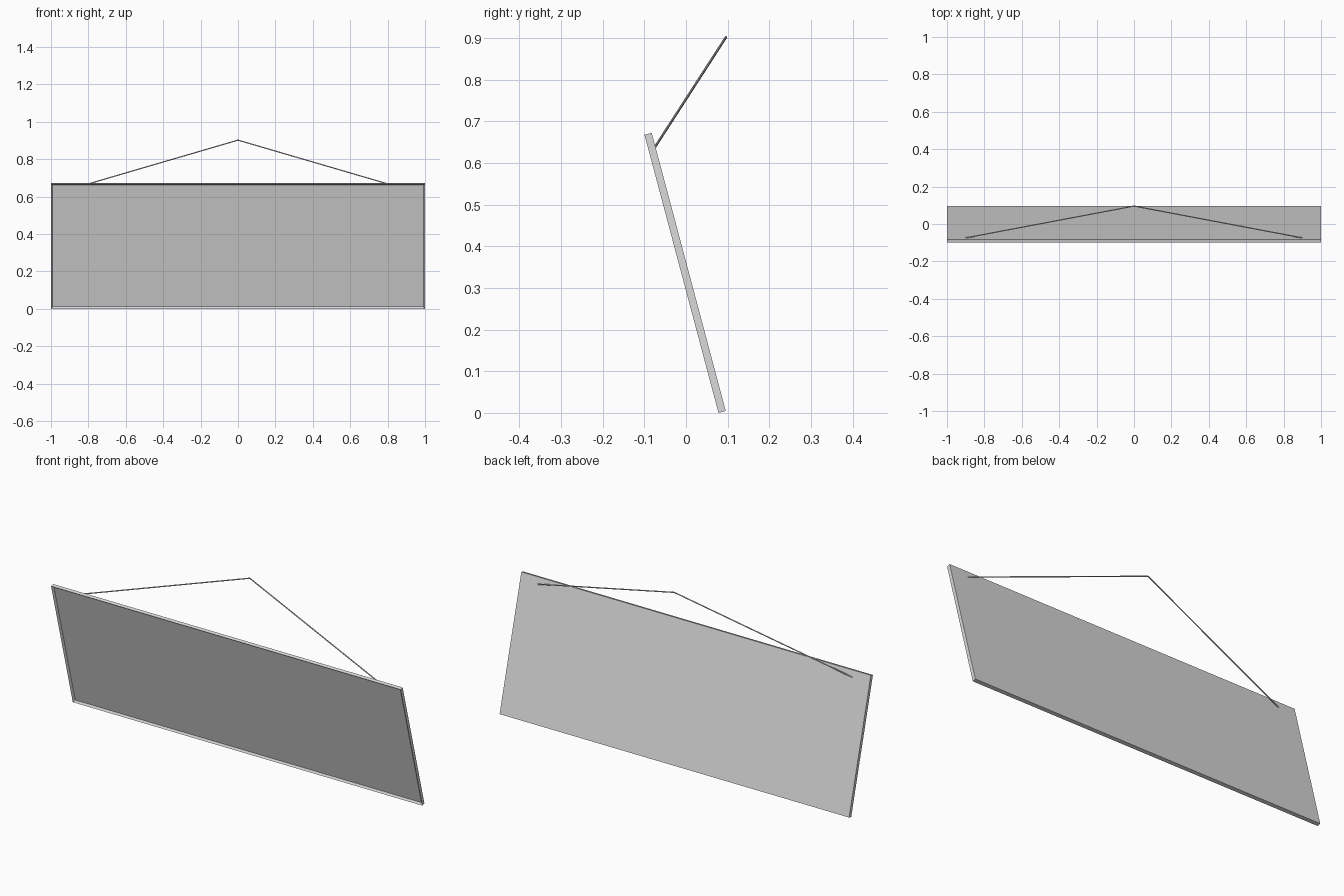
import bpy, bmesh
from math import radians
from mathutils import Vector

if "Cube" in bpy.data.objects:
    bpy.data.objects.remove(bpy.data.objects["Cube"])

# Single flat grey
grey = bpy.data.materials.new("light_grey")
grey.use_nodes = True
colour = (0.7, 0.7, 0.7, 1)
grey.diffuse_color = colour
grey.node_tree.nodes["Principled BSDF"].inputs["Base Color"].default_value = colour

HEIGHT, THICK, BORDER, RECESS = 0.691, 0.018, 0.013, 0.009
TILT = radians(14.9)


def add_object(name, bm):
    mesh = bpy.data.meshes.new(name)
    bm.to_mesh(mesh)
    bm.free()
    mesh.materials.append(grey)
    obj = bpy.data.objects.new(name, mesh)
    bpy.context.collection.objects.link(obj)
    return obj


# Hanging panel: a thin slab with a narrow raised rim on the front
bm = bmesh.new()
bmesh.ops.create_cube(bm, size=1)
for v in bm.verts:
    v.co = Vector((v.co.x * 2, (v.co.y + 0.5) * THICK, (v.co.z + 0.5) * HEIGHT))
bm.normal_update()
front = min(bm.faces, key=lambda f: f.normal.y)
bmesh.ops.inset_region(bm, faces=[front], thickness=BORDER)
bmesh.ops.translate(bm, verts=front.verts, vec=(0, RECESS, 0))
panel = add_object("framed_panel", bm)
panel.rotation_euler.x = TILT
panel.location.y = 0.078

# Two hanging wires from the back of the panel to a shared high point
apex = Vector((0, 0.096, 0.902))
for side, name in ((1, "left_wire"), (-1, "right_wire")):
    anchor = Vector((side * 0.9, -0.074, 0.639))
    span = apex - anchor
    bm = bmesh.new()
    bmesh.ops.create_cone(bm, cap_ends=True, segments=8, radius1=0.003,
                          radius2=0.003, depth=span.length)
    wire = add_object(name, bm)
    wire.location = (anchor + apex) / 2
    wire.rotation_euler = span.to_track_quat("Z", "Y").to_euler()
